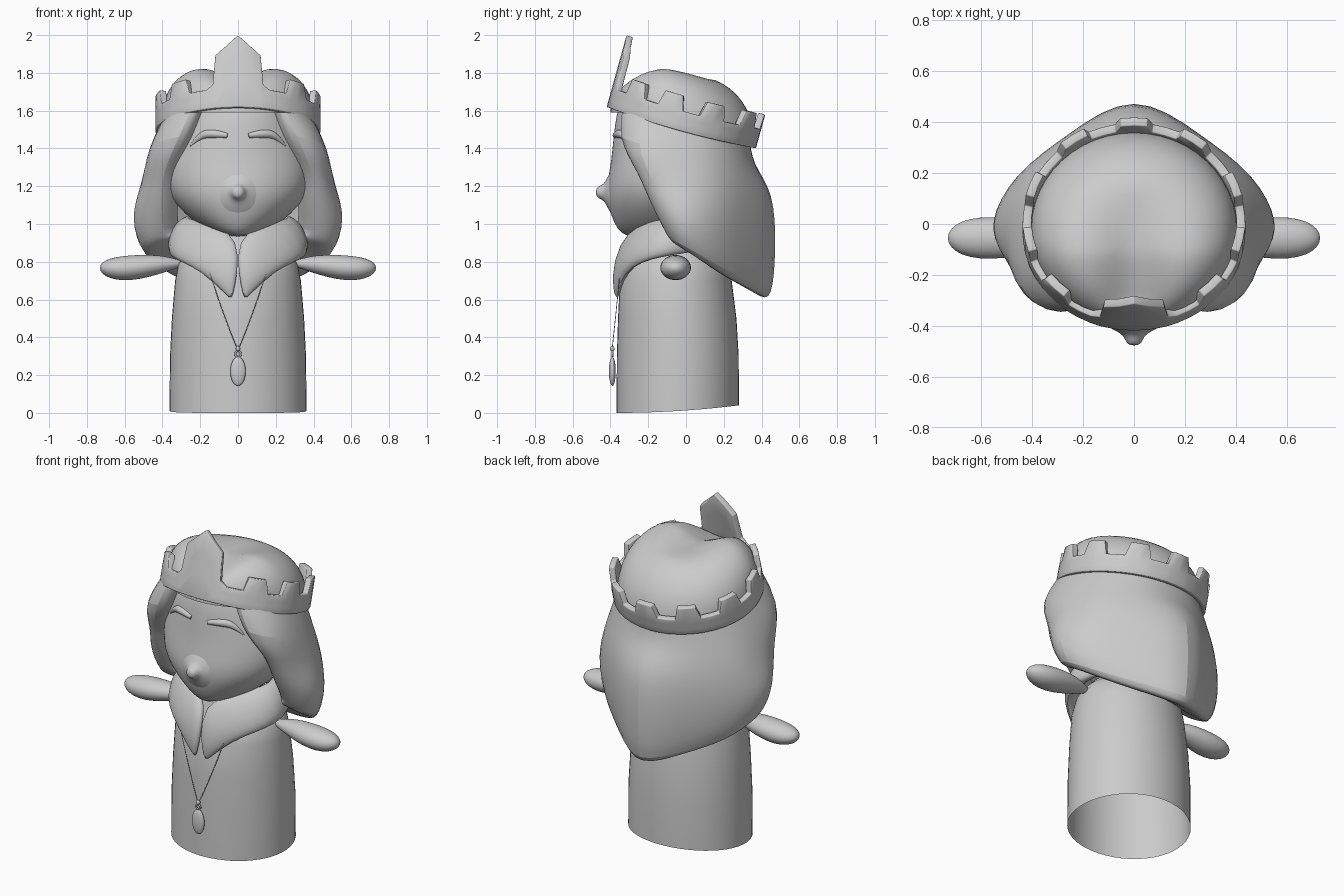
import bpy, math
from mathutils import Vector

if "Cube" in bpy.data.objects:
    bpy.data.objects.remove(bpy.data.objects["Cube"])

clay = bpy.data.materials.new("plain_grey")
clay.use_nodes = True
grey = (0.6, 0.6, 0.6, 1)
clay.diffuse_color = grey
clay.node_tree.nodes["Principled BSDF"].inputs["Base Color"].default_value = grey


def finish(obj, angle=60):
    """Assign the material and smooth shading."""
    obj.data.materials.clear()
    obj.data.materials.append(clay)
    bpy.ops.object.select_all(action='DESELECT')
    obj.select_set(True)
    bpy.context.view_layer.objects.active = obj
    bpy.ops.object.shade_smooth_by_angle(angle=math.radians(angle))
    return obj


def loft(name, rows, closed=True, caps=(False, False), subdiv=0, angle=60):
    """Skin a list of equal-length point rows."""
    n = len(rows[0])
    verts = [tuple(p) for row in rows for p in row]
    faces = []
    for i in range(len(rows) - 1):
        for j in range(n if closed else n - 1):
            k = (j + 1) % n
            faces.append((i * n + j, i * n + k, (i + 1) * n + k, (i + 1) * n + j))
    if caps[0]:
        faces.append(tuple(reversed(range(n))))
    if caps[1]:
        faces.append(tuple(range(len(verts) - n, len(verts))))
    mesh = bpy.data.meshes.new(name)
    mesh.from_pydata(verts, [], faces)
    obj = bpy.data.objects.new(name, mesh)
    bpy.context.collection.objects.link(obj)
    if subdiv:
        mod = obj.modifiers.new("Smooth", 'SUBSURF')
        mod.levels = mod.render_levels = subdiv
    return finish(obj, angle)


def ellipse(cx, cy, rx, ry, z, n=48):
    turn = [2 * math.pi * i / n for i in range(n)]
    return [(cx + rx * math.cos(a), cy + ry * math.sin(a), z) for a in turn]


def ball(name, loc, scale):
    bpy.ops.mesh.primitive_uv_sphere_add(segments=24, ring_count=16, location=loc)
    obj = bpy.context.object
    obj.name = name
    obj.scale = scale
    return finish(obj, 80)


def tube(name, points, radii, thickness):
    """Tapered round tube along a smooth path."""
    curve = bpy.data.curves.new(name, 'CURVE')
    curve.dimensions = '3D'
    curve.bevel_depth = thickness
    curve.bevel_resolution = 3
    curve.use_fill_caps = True
    spline = curve.splines.new('NURBS')
    spline.points.add(len(points) - 1)
    for point, co, r in zip(spline.points, points, radii):
        point.co = (*co, 1)
        point.radius = r
    spline.use_endpoint_u = True
    spline.order_u = 3
    obj = bpy.data.objects.new(name, curve)
    bpy.context.collection.objects.link(obj)
    curve.materials.append(clay)
    return obj


# Robe: tapered tube, open below, with a slightly raised back hem
robe = []
for z, rx, front, back in [(0, .363, -.368, .28), (.3, .36, -.366, .279), (.5, .35, -.36, .267),
                           (.7, .333, -.35, .242), (.79, .315, -.32, .225), (.85, .27, -.28, .18),
                           (.92, .2, -.27, .1), (.97, .12, -.25, .04)]:
    robe.append(ellipse(0, (front + back) / 2, rx, (back - front) / 2, z))
robe[0] = [(x, y, .04 * max(0, (y + .37) / .65) ** 2) for x, y, z in robe[0]]
loft("robe", robe, caps=(False, True))

# Head: stacked rings with a fuller muzzle
HEAD = [(.93, .05, -.3), (.952, .13, -.345), (1, .22, -.38), (1.1, .33, -.415),
        (1.18, .375, -.422), (1.26, .385, -.41), (1.34, .38, -.395), (1.45, .345, -.385),
        (1.58, .3, -.37), (1.68, .25, -.34)]
MID = -.1


def face_y(x, z):
    for (z0, r0, f0), (z1, r1, f1) in zip(HEAD, HEAD[1:]):
        if z0 <= z <= z1:
            t = (z - z0) / (z1 - z0)
            r, f = r0 + t * (r1 - r0), f0 + t * (f1 - f0)
            return MID + (f - MID) * math.sqrt(max(0, 1 - (x / r) ** 2))


loft("head", [ellipse(0, MID, r, MID - f, z) for z, r, f in HEAD], caps=(True, True), subdiv=1)

# Nose: flared tip blending into the face
NOSE = [(.15, -.37), (.09, -.413), (.055, -.427), (.038, -.445), (.031, -.466), (.014, -.477)]
loft("nose", [[(x, y, 1.168 + h) for x, h, unused in ellipse(0, 0, r, r, 0, 24)] for r, y in NOSE],
     caps=(False, True), subdiv=1)

# Closed eyelids following the face
for side, label in ((1, "left"), (-1, "right")):
    path = [(.055, 1.468), (.12, 1.48), (.2, 1.472), (.252, 1.412)]
    lid = [(side * x, face_y(x, z) + .003, z) for x, z in path]
    tube(label + "_eyelid", lid, (.6, 1.15, 1, .15), .021)

# Hair: locks listed from back centre to the face edge, each from top to tip
LOCKS = [
    [(0, .35, 1.47), (0, .36, 1.31), (0, .52, 1.18), (0, .54, .85), (0, .51, .57)],
    [(.2, .3, 1.5), (.22, .33, 1.32), (.25, .36, 1.17), (.27, .35, .9), (.21, .35, .65)],
    [(.35, .15, 1.55), (.41, .18, 1.34), (.47, .2, 1.15), (.49, .19, .95), (.42, .19, .73)],
    [(.38, -.02, 1.6), (.48, 0, 1.36), (.53, 0, 1.2), (.6, 0, 1.04), (.53, .02, .84)],
    [(.35, -.2, 1.65), (.5, -.31, 1.42), (.48, -.19, 1.23), (.54, -.12, 1.05), (.49, -.08, .89)],
    [(.19, -.36, 1.7), (.29, -.4, 1.46), (.4, -.28, 1.28), (.4, -.23, 1.14), (.4, -.11, .94)]]
LOCKS.append([(x * .8, y + .09, z) for x, y, z in LOCKS[-1]])
for lock in LOCKS:
    x, y, z = lock[-1]
    lock.append((x * .85, y * .85, z + .01))
    lock.append((x * .35, y * .3, z * .4 + .57))
mirrored = [[(-x, y, z) for x, y, z in lock] for lock in reversed(LOCKS[1:])]
loft("hair", mirrored + LOCKS, closed=False, subdiv=2, angle=50)

# Crown frame: tilted backwards around its centre
TILT = math.radians(15.5)
CENTRE = Vector((0, -.025, 1.51))
UP = Vector((0, math.sin(TILT), math.cos(TILT)))
BACK = Vector((0, math.cos(TILT), -math.sin(TILT)))


def crown_point(degrees, height):
    a = math.radians(degrees)
    sag = .018 * math.sin(a) ** 2
    return (CENTRE + Vector((.438 * math.sin(a), 0, 0)) + BACK * (.41 * math.cos(a))
            + UP * (height - sag))


# Crown outline: merlons around the band and a tall front peak
LOW, HIGH = .105, .185
outline = [(0, HIGH), (7, HIGH), (10, LOW)]
for c in (34, 69, 102, 134):
    outline += [(c - 17, LOW), (c - 10, LOW), (c - 7, HIGH), (c, HIGH), (c + 7, HIGH), (c + 10, LOW)]
outline += [(150, LOW), (157, LOW), (162, .13), (164, .29), (172, .34), (180, .395)]
outline += [(360 - a, h) for a, h in reversed(outline[1:-1])]
levels = (1, .7, .35, 0)
crown = loft("crown", [[crown_point(a, h * t if h > .3 or t == 1 else min(h, LOW) * t)
                        for a, h in outline] for t in levels], angle=40)
shell = crown.modifiers.new("Thickness", 'SOLIDIFY')
shell.thickness = .035
shell.offset = -1
soften = crown.modifiers.new("Soft edges", 'BEVEL')
soften.width = .01
soften.segments = 2
soften.limit_method = 'ANGLE'
soften.angle_limit = math.radians(40)

# Hair on top of the head: two soft lobes with a parting
top = []
for i in range(15):
    r = math.sin(math.pi / 2 * (1 - i / 14.5))
    ring = []
    for x, y, z in ellipse(0, 0, .405 * r, .38 * r, 0):
        parting = .12 * math.exp(-(x / .14) ** 2) * max(0, min(1, .4 - 2.2 * y))
        drop = parting * (1 - r ** 4) + .25 * max(0, -.1 - y)
        lift = .266 * math.sqrt(1 - min(1, r) ** 3.5) - drop
        ring.append((x, y - .02, 1.555 - .28 * y + lift))
    top.append(ring)
loft("top_hair", top, caps=(False, True))

# Collar: puffy lapels swept between a lower and an upper edge
STATIONS = [((.038, -.365, .6), (.028, -.37, .62), .01), ((.09, -.36, .65), (-.002, -.375, .75), .028),
            ((.19, -.325, .74), (-.006, -.33, .92), .042), ((.3, -.245, .795), (.1, -.25, 1.0), .05),
            ((.355, -.14, .82), (.27, -.13, 1.03), .06), ((.345, 0, .845), (.27, 0, 1.05), .055),
            ((.2, .18, .86), (.17, .14, 1.05), .045), ((0, .23, .87), (0, .19, 1.05), .045)]
for side, label in ((1, "left"), (-1, "right")):
    rows = []
    for low, high, puff in STATIONS:
        low, high = Vector(low), Vector(high)
        mid, half = (low + high) / 2, (high - low) / 2
        out = Vector((mid.x, mid.y + .04, .08)).normalized() * puff
        ring = [mid + half * math.cos(math.pi * k / 6) + out * math.sin(math.pi * k / 6)
                for k in range(12)]
        rows.append([(side * p.x, p.y, p.z) for p in ring][::side])
    loft(label + "_collar", rows, caps=(True, False), subdiv=1)

# Arms: tapered capsules
ARM = [(.29, .79, .012), (.34, .79, .03), (.42, .785, .052), (.52, .772, .066), (.61, .765, .067),
       (.68, .765, .054), (.72, .767, .03), (.731, .768, .008)]
for side, label in ((1, "left"), (-1, "right")):
    rows = [[(side * x, -.055 + y, z + h) for y, h, unused in ellipse(0, 0, 1.25 * r, r, 0, 20)]
            for x, z, r in ARM]
    loft(label + "_arm", rows, caps=(True, True), subdiv=1)

# Necklace: thin chain, ring, bead and drop
for side, label in ((1, "left"), (-1, "right")):
    chain = [(side * .15, -.35, .74), (side * .075, -.372, .51), (side * .008, -.39, .35)]
    tube(label + "_chain", chain, (1, 1, 1), .002)
ball("pendant_bead", (0, -.39, .34), (.012, .012, .014))
bpy.ops.mesh.primitive_torus_add(location=(0, -.39, .312), rotation=(math.pi / 2, 0, 0),
                                 major_radius=.015, minor_radius=.005,
                                 major_segments=20, minor_segments=8)
bpy.context.object.name = "pendant_ring"
finish(bpy.context.object)
ball("pendant_drop", (0, -.39, .22), (.041, .018, .077))
